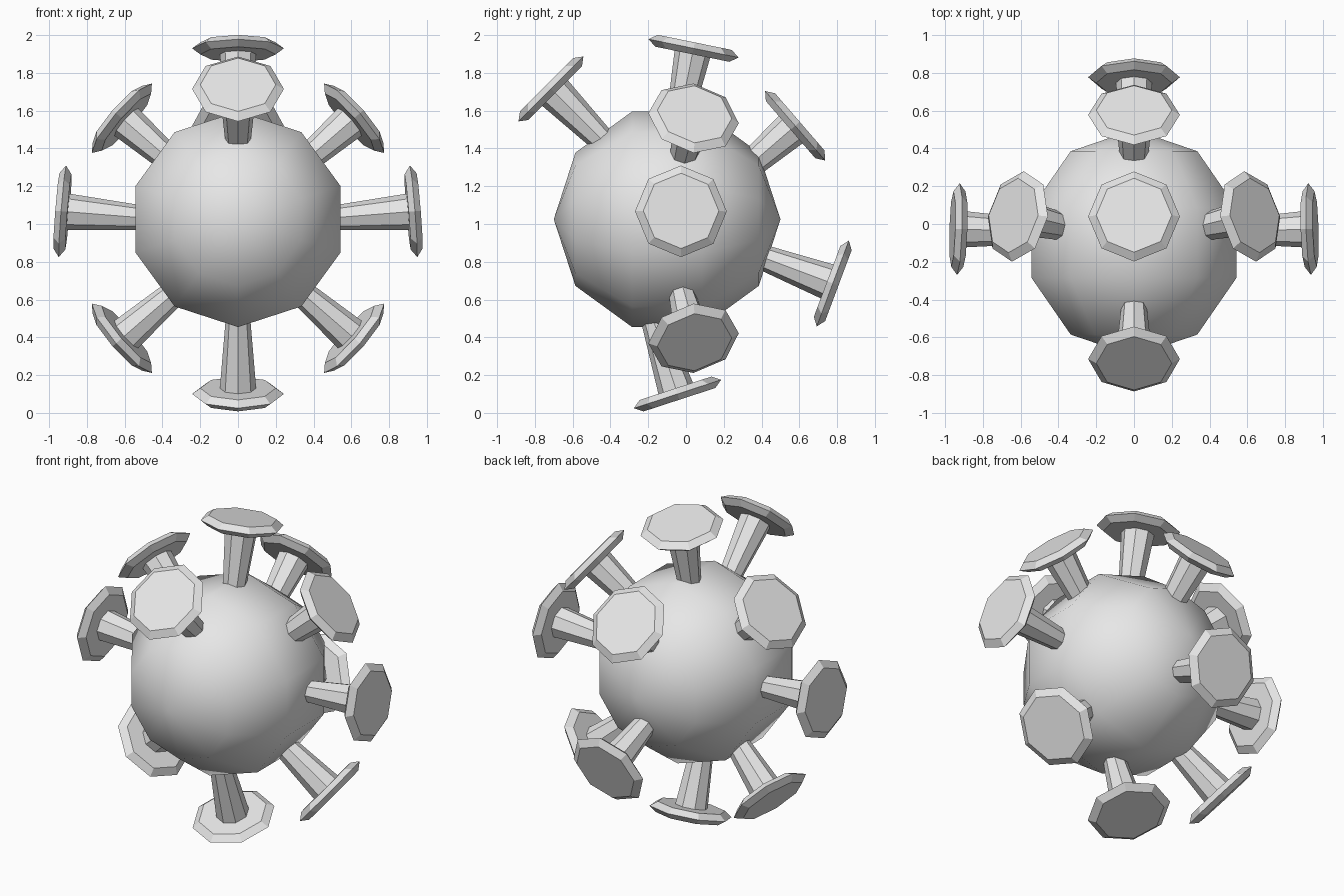
import bpy, bmesh, math
from mathutils import Vector

if "Cube" in bpy.data.objects:
    bpy.data.objects.remove(bpy.data.objects["Cube"], do_unlink=True)

grey = bpy.data.materials.new("plain_grey")
grey.diffuse_color = (0.8, 0.8, 0.8, 1)
grey.use_nodes = True
grey.node_tree.nodes["Principled BSDF"].inputs["Base Color"].default_value = (0.8, 0.8, 0.8, 1)


def lathe(name, profile, segments, centre, axis, side, smooth=False):
    """Turn (radius, height) points about an axis; the first corner points to side."""
    centre, n, side = Vector(centre), Vector(axis).normalized(), Vector(side)
    u = (side - n * side.dot(n)).normalized()
    v = n.cross(u)
    bm = bmesh.new()
    rings = []
    for radius, height in profile:
        if radius < 1e-6:
            rings.append([bm.verts.new(centre + n * height)])
            continue
        ring = []
        for i in range(segments):
            a = math.tau * i / segments
            ring.append(bm.verts.new(centre + n * height
                                     + (u * math.cos(a) + v * math.sin(a)) * radius))
        rings.append(ring)
    for low, high in zip(rings, rings[1:]):
        for i in range(segments):
            j = (i + 1) % segments
            corners = [low[i % len(low)], low[j % len(low)],
                       high[j % len(high)], high[i % len(high)]]
            bm.faces.new(list(dict.fromkeys(corners)))
    # flat end caps
    for ring in (rings[0], rings[-1]):
        if len(ring) > 1:
            bm.faces.new(ring)
    bmesh.ops.recalc_face_normals(bm, faces=bm.faces[:])
    for f in bm.faces:
        f.smooth = smooth
    mesh = bpy.data.meshes.new(name)
    bm.to_mesh(mesh)
    bm.free()
    mesh.materials.append(grey)
    obj = bpy.data.objects.new(name, mesh)
    bpy.context.collection.objects.link(obj)
    return obj


# Round body, ten segments and five bands, poles along y
R = 0.6
body_profile = [(R * math.sin(math.pi * k / 5), -R * math.cos(math.pi * k / 5)) for k in range(6)]
lathe("body", body_profile, 10, (0, -0.1, 1.025), (0, 1, 0), (0, 0, 1), smooth=True)

# Spike: flared stem and a pad bevelled on both sides
STEM = [(0.062, -0.46), (0.097, -0.02)]
PAD = [(0.2, -0.032), (0.243, 0.0), (0.2, 0.032)]


def spike(name, centre, axis, side):
    lathe(name + "_stem", STEM, 8, centre, axis, side)
    lathe(name + "_pad", PAD, 8, centre, axis, side)


# Spikes on the middle plane
middle = {
    "top": ((0, 0.04, 1.93), (0, 0.2, 0.98)),
    "upper_front": ((0, -0.715, 1.715), (0, -0.71, 0.71)),
    "upper_back": ((0, 0.578, 1.52), (0, 0.757, 0.655)),
    "back": ((0, 0.777, 0.685), (0, 0.936, -0.35)),
    "bottom": ((0, -0.045, 0.1), (0, 0.31, -0.95)),
}
for name, (centre, axis) in middle.items():
    spike(name, centre, axis, (1, 0, 0))

# Mirrored spikes on both sides
paired = {
    "upper_side": ((0.615, 0.04, 1.56), (0.75, 0.17, 0.65)),
    "side": ((0.93, -0.027, 1.067), (1, 0.03, 0.08)),
    "lower_side": ((0.615, 0.04, 0.395), (0.75, 0.17, -0.65)),
}
for name, (c, a) in paired.items():
    for label, s in (("left_", 1), ("right_", -1)):
        spike(label + name, (s * c[0], c[1], c[2]), (s * a[0], a[1], a[2]), (0, 1, 0))
